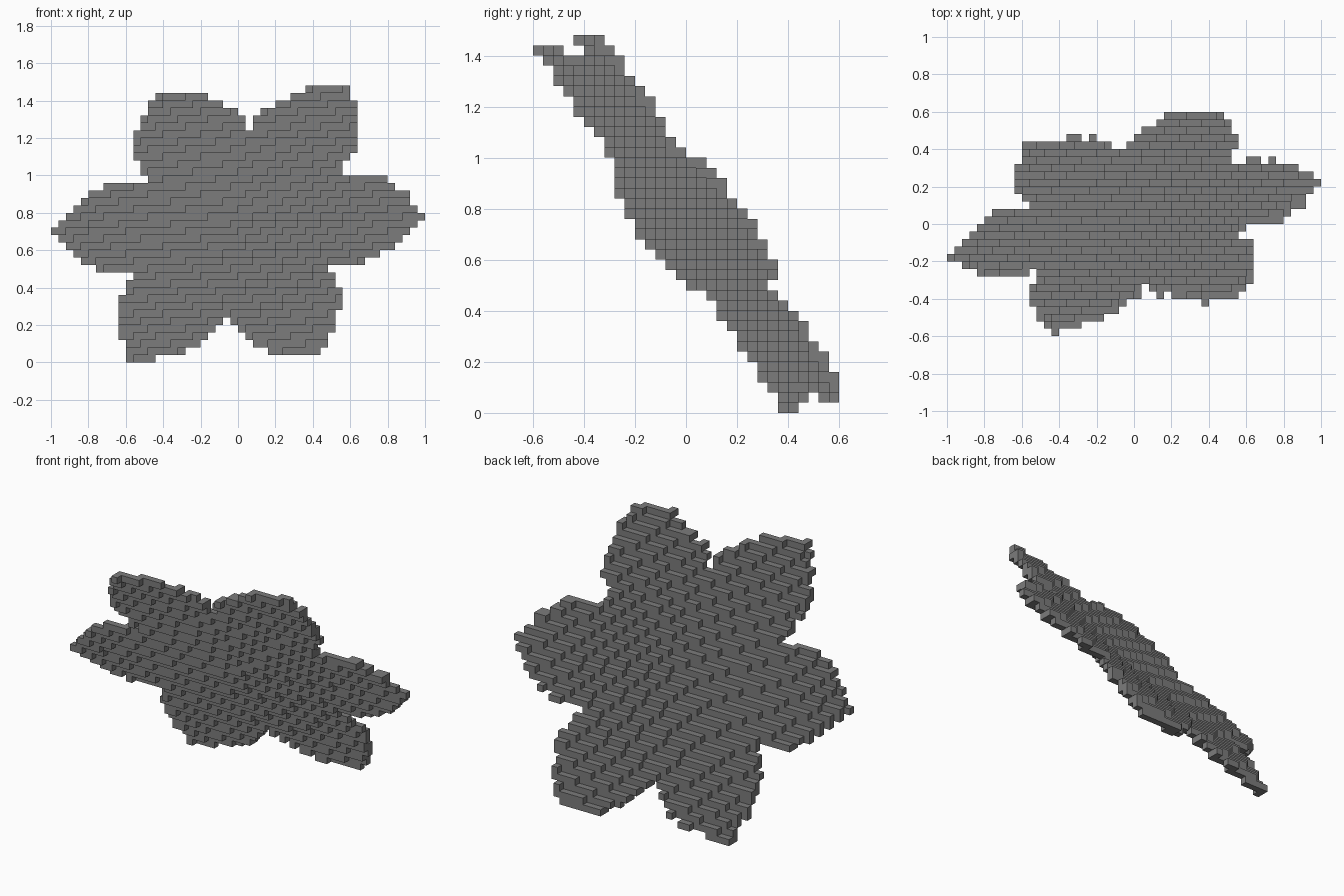
import bpy, bmesh, math
from mathutils import Vector

cube = bpy.data.objects.get("Cube")
if cube:
    bpy.data.objects.remove(cube, do_unlink=True)

CELL = 0.04
COUNT = (50, 30, 37)               # blocks along x, y, z
ORIGIN = Vector((-1.0, -0.6, 0.0))
CENTRE_Z = 0.745
SLOPE_X, SLOPE_Z = 0.23, -0.71     # tilt of the whole flower
HALF_DEPTH = 0.026
PHASE = 2.2                        # turn of the petals in their plane

# Petal outline: angle from petal axis -> radius; dish: radius -> depth offset
OUTLINE = [(0, 1.02), (3, 0.985), (7, 0.94), (10, 0.92), (16.5, 0.84),
           (22, 0.765), (26, 0.69), (30, 0.59)]
DISH = [(0, -0.03), (0.3, 0), (0.6, 0.03), (0.78, 0.035), (1, 0.02)]


def interpolate(points, t):
    for (a, va), (b, vb) in zip(points, points[1:]):
        if t <= b:
            return va + (vb - va) * (t - a) / (b - a)
    return points[-1][1]


# Lengths along the two axes of the tilted plane
LEN_U = math.sqrt(1 + SLOPE_X ** 2)
LEN_V = math.sqrt(1 + SLOPE_Z ** 2 - (SLOPE_X * SLOPE_Z / LEN_U) ** 2)


def inside(p):
    """True where a block lies in the dished, six-petalled sheet."""
    dz = p.z - CENTRE_Z
    u = LEN_U * p.x + SLOPE_X * SLOPE_Z / LEN_U * dz
    v = LEN_V * dz
    radius = math.hypot(u, v)
    angle = math.degrees(math.atan2(v, u)) - PHASE
    from_axis = abs((angle + 30) % 60 - 30)
    if radius > interpolate(OUTLINE, from_axis):
        return False
    surface = SLOPE_X * p.x + SLOPE_Z * dz + interpolate(DISH, radius)
    return abs(p.y - surface) <= HALF_DEPTH


# Fill the block grid
blocks = set()
for i in range(COUNT[0]):
    for j in range(COUNT[1]):
        for k in range(COUNT[2]):
            middle = ORIGIN + CELL * Vector((i + 0.5, j + 0.5, k + 0.5))
            if inside(middle):
                blocks.add((i, j, k))

# Skin the exposed block sides
bm = bmesh.new()
corners = {}


def corner(key):
    if key not in corners:
        corners[key] = bm.verts.new(ORIGIN + CELL * Vector(key))
    return corners[key]


for block in sorted(blocks):
    for axis in range(3):
        for side in (0, 1):
            neighbour = list(block)
            neighbour[axis] += 2 * side - 1
            if tuple(neighbour) in blocks:
                continue
            ring = []
            for a, b in ((0, 0), (1, 0), (1, 1), (0, 1)):
                key = list(block)
                key[axis] += side
                key[(axis + 1) % 3] += a
                key[(axis + 2) % 3] += b
                ring.append(corner(tuple(key)))
            bm.faces.new(ring if side else ring[::-1])

mesh = bpy.data.meshes.new("flower_petals")
bm.to_mesh(mesh)
bm.free()
flower = bpy.data.objects.new("flower_petals", mesh)
bpy.context.collection.objects.link(flower)

# Single grey colour
grey = bpy.data.materials.new("mid_grey")
grey.use_nodes = True
colour = (0.2, 0.2, 0.2, 1)
grey.diffuse_color = colour
grey.node_tree.nodes["Principled BSDF"].inputs["Base Color"].default_value = colour
mesh.materials.append(grey)
